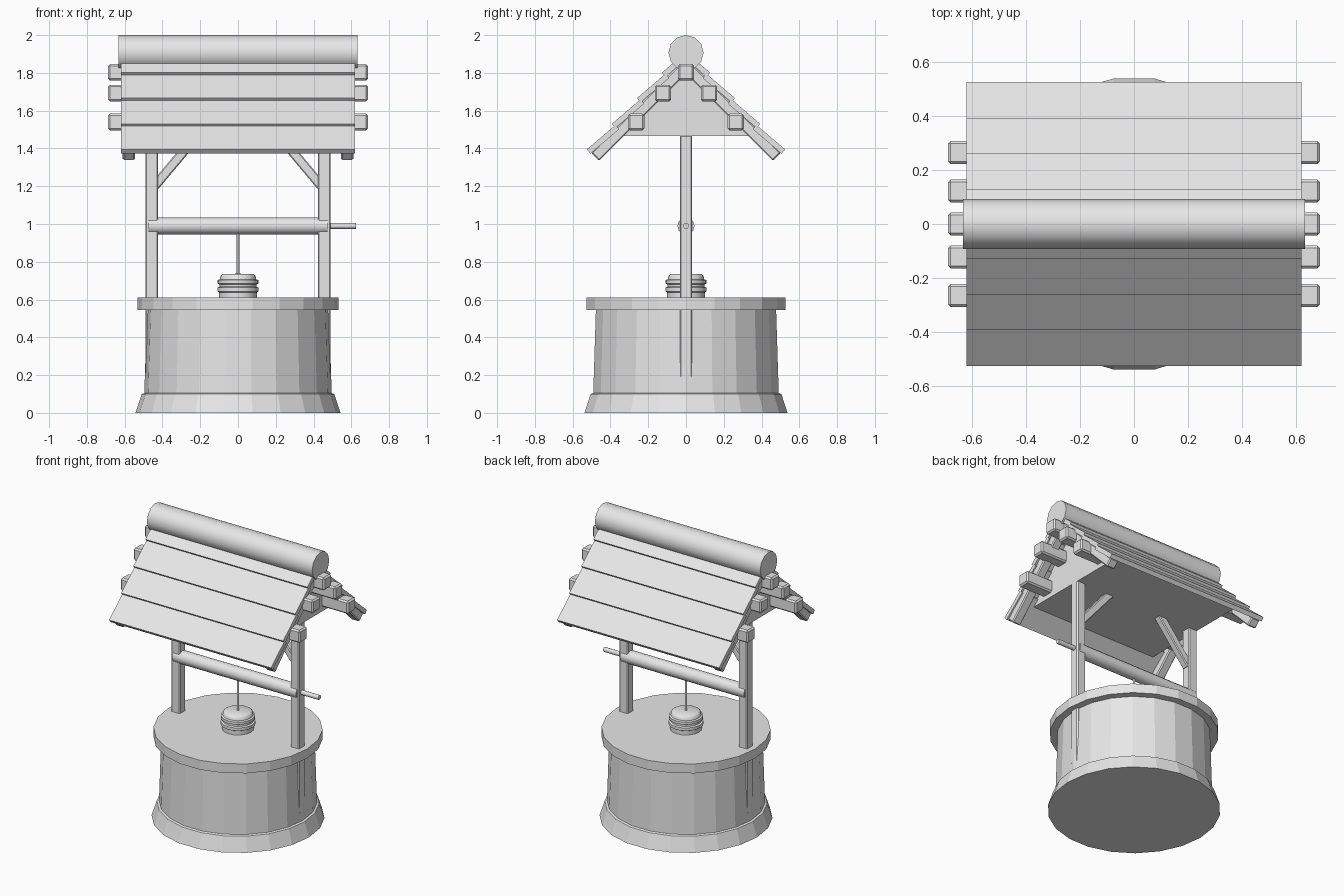
import bpy, bmesh, math
from mathutils import Matrix, Vector

cube = bpy.data.objects.get("Cube")
if cube:
    bpy.data.objects.remove(cube, do_unlink=True)

grey = bpy.data.materials.new("light_grey")
grey.use_nodes = True
grey.diffuse_color = (0.8, 0.8, 0.8, 1)
grey.node_tree.nodes["Principled BSDF"].inputs["Base Color"].default_value = (0.8, 0.8, 0.8, 1)


def finish(name, bm, smooth=None):
    bmesh.ops.recalc_face_normals(bm, faces=bm.faces)
    mesh = bpy.data.meshes.new(name)
    bm.to_mesh(mesh)
    bm.free()
    mesh.materials.append(grey)
    obj = bpy.data.objects.new(name, mesh)
    bpy.context.collection.objects.link(obj)
    if smooth:
        bpy.ops.object.select_all(action='DESELECT')
        obj.select_set(True)
        bpy.context.view_layer.objects.active = obj
        bpy.ops.object.shade_smooth_by_angle(angle=math.radians(smooth))
    return obj


def box(name, centre, size, axis='X', angle=0, bevel=0):
    bm = bmesh.new()
    bmesh.ops.create_cube(bm, size=1)
    bmesh.ops.scale(bm, vec=size, verts=bm.verts)
    if bevel:
        bmesh.ops.bevel(bm, geom=bm.edges[:], offset=bevel, segments=1, affect='EDGES')
    bm.transform(Matrix.Translation(centre) @ Matrix.Rotation(angle, 4, axis))
    return finish(name, bm)


def lathe(name, profile, sides, smooth=None):
    bm = bmesh.new()
    verts = [bm.verts.new((r, 0, z)) for r, z in profile]
    edges = [bm.edges.new(pair) for pair in zip(verts, verts[1:])]
    bmesh.ops.spin(bm, geom=verts + edges, cent=(0, 0, 0), axis=(0, 0, 1),
                   angle=math.tau, steps=sides, use_merge=True)
    bmesh.ops.remove_doubles(bm, verts=bm.verts, dist=0.0001)
    return finish(name, bm, smooth)


def rod(name, start, end, radius, sides):
    start, end = Vector(start), Vector(end)
    bm = bmesh.new()
    bmesh.ops.create_cone(bm, cap_ends=True, segments=sides, radius1=radius,
                          radius2=radius, depth=(end - start).length)
    turn = (end - start).to_track_quat('Z', 'Y').to_matrix().to_4x4()
    bm.transform(Matrix.Translation((start + end) / 2) @ turn)
    return finish(name, bm, 50)


# Drum with flared foot and overhanging rim
lathe("well_drum", [(0, 0), (0.543, 0), (0.51, 0.1), (0.496, 0.105), (0.482, 0.545),
                    (0.531, 0.545), (0.531, 0.61), (0, 0.61)], 22)

# Hooped bucket on its rope
lathe("bucket", [(0, 0.737), (0.08, 0.735), (0.093, 0.727), (0.096, 0.707), (0.108, 0.703),
                 (0.108, 0.685), (0.098, 0.68), (0.098, 0.668), (0.109, 0.663),
                 (0.109, 0.643), (0.1, 0.638), (0.1, 0.6), (0, 0.6)], 20, 60)
rod("rope", (0, 0, 0.73), (0, 0, 0.97), 0.007, 8)

# Winding axle and crank
rod("axle", (-0.475, 0, 0.99), (0.475, 0, 0.99), 0.045, 12)
rod("crank_handle", (0.47, 0, 0.99), (0.625, 0, 0.99), 0.016, 10)

# Posts and braces
for s, side in ((1, "left"), (-1, "right")):
    box(side + "_post", (s * 0.457, 0, 0.815), (0.068, 0.066, 1.31), bevel=0.007)
    box(side + "_brace", (s * 0.32, 0, 1.345), (0.38, 0.05, 0.05), 'Y',
        s * math.radians(50), 0.006)

# Solid gable block under the boards
bm = bmesh.new()
ends = [[bm.verts.new((x, y, z)) for y, z in ((-0.405, 1.465), (0.405, 1.465), (0, 1.87))]
        for x in (-0.488, 0.488)]
for end in ends:
    bm.faces.new(end)
for i in range(3):
    j = (i + 1) % 3
    bm.faces.new((ends[0][i], ends[0][j], ends[1][j], ends[1][i]))
finish("gable_block", bm)

# Purlins, rafters and overlapping boards on both slopes
PURLIN = (1.375, 0.086, 0.088)
box("ridge_purlin", (0, 0, 1.803), PURLIN, bevel=0.01)
tilt = math.radians(40.5)
thick = 0.03
for s, side in ((-1, "front"), (1, "back")):
    box(side + "_upper_purlin", (0, s * 0.122, 1.693), PURLIN, bevel=0.01)
    box(side + "_lower_purlin", (0, s * 0.264, 1.54), PURLIN, bevel=0.01)
    for x, end in ((0.578, "left"), (-0.578, "right")):
        box(f"{side}_{end}_rafter", (x, s * 0.235, 1.602), (0.065, 0.695, 0.06), 'X',
            -s * math.pi / 4, 0.007)
    for k in range(4):
        length = 0.13 if k == 3 else 0.2
        y = 0.525 - 0.1325 * k - math.cos(tilt) * length / 2 - math.sin(tilt) * thick / 2
        z = 1.395 + 0.1355 * k + math.sin(tilt) * length / 2 - math.cos(tilt) * thick / 2
        box(f"{side}_roof_board_{k + 1}", (0, s * y, z), (1.24, length, thick), 'X', -s * tilt)

# Round ridge log
rod("ridge_log", (-0.633, 0, 1.907), (0.633, 0, 1.907), 0.093, 12)
